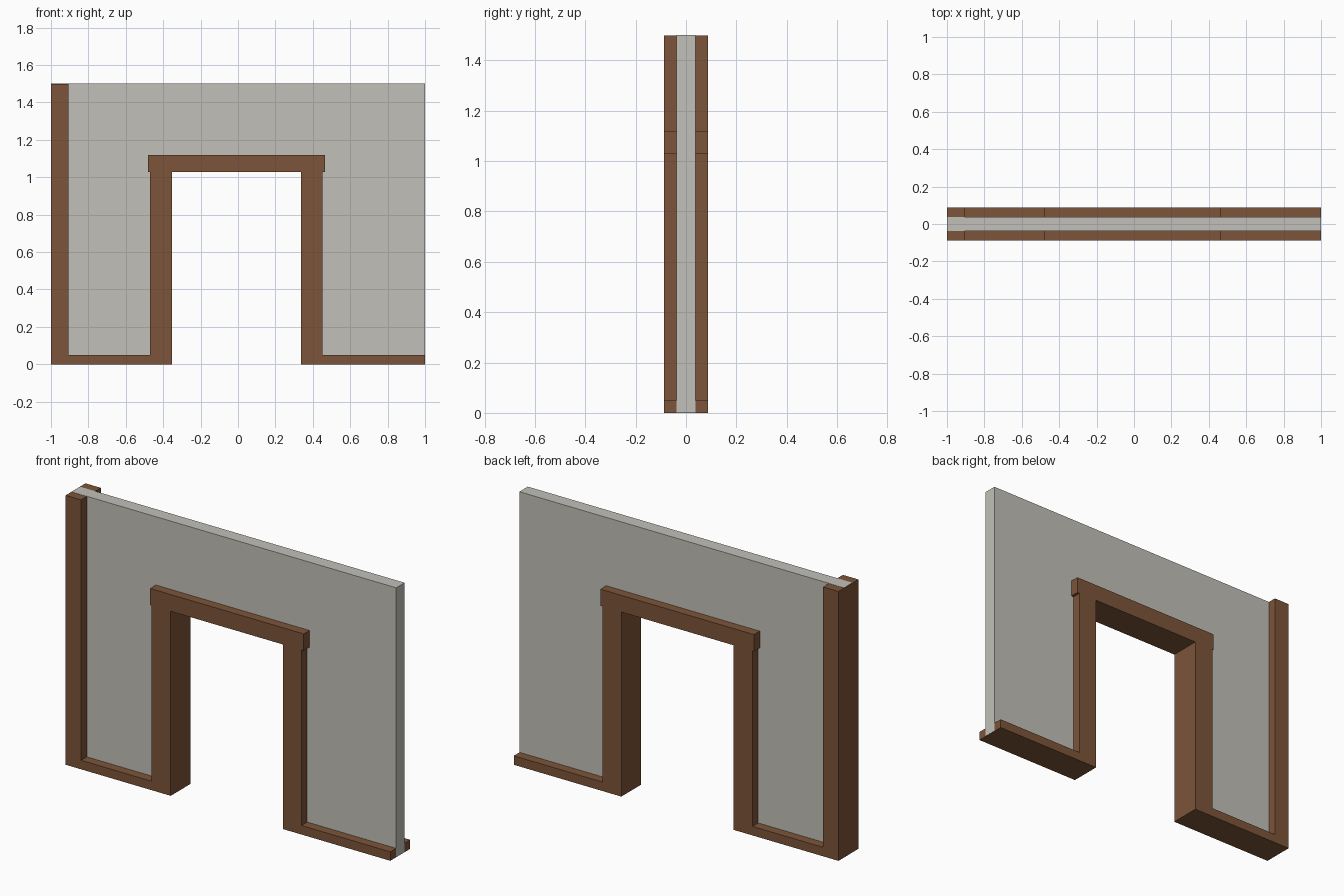
import bpy, bmesh
from mathutils import Vector

if "Cube" in bpy.data.objects:
    bpy.data.objects.remove(bpy.data.objects["Cube"])


def material(name, rgb):
    m = bpy.data.materials.new(name)
    m.diffuse_color = (*rgb, 1.0)
    m.use_nodes = True
    m.node_tree.nodes["Principled BSDF"].inputs["Base Color"].default_value = m.diffuse_color
    return m


PLASTER = material("pale grey plaster", (0.54, 0.53, 0.48))
WOOD = material("brown wood", (0.203, 0.090, 0.041))

TRIM = 0.0875   # half depth of the timber
WALL = 0.037    # half depth of the wall
GAP = 0.001     # keeps coincident faces apart


def extrude_profile(name, points, half_depth, mat):
    """Extrude an x-z outline evenly to both sides of y = 0."""
    bm = bmesh.new()
    face = bm.faces.new([bm.verts.new((x, -half_depth, z)) for x, z in points])
    new = bmesh.ops.extrude_face_region(bm, geom=[face])["geom"]
    verts = [v for v in new if isinstance(v, bmesh.types.BMVert)]
    bmesh.ops.translate(bm, verts=verts, vec=Vector((0, 2 * half_depth, 0)))
    bmesh.ops.recalc_face_normals(bm, faces=bm.faces)
    mesh = bpy.data.meshes.new(name)
    bm.to_mesh(mesh)
    bm.free()
    mesh.materials.append(mat)
    obj = bpy.data.objects.new(name, mesh)
    bpy.context.collection.objects.link(obj)


def beam(name, x0, x1, z0, z1):
    extrude_profile(name, [(x0, z0), (x1, z0), (x1, z1), (x0, z1)], TRIM, WOOD)


# Wall panel with the doorway cut out; its cut edges sit inside the frame
extrude_profile("wall", [
    (-1 + GAP, GAP), (-0.41, GAP), (-0.41, 1.07), (0.395, 1.07),
    (0.395, GAP), (1, GAP), (1, 1.5), (-1 + GAP, 1.5)], WALL, PLASTER)

# Corner post at the left end
beam("corner_post", -1, -0.905, 0, 1.5 - GAP)

# Door frame
beam("left_jamb", -0.47, -0.353, 0, 1.027)
beam("right_jamb", 0.337, 0.452, 0, 1.027)
beam("door_lintel", -0.48, 0.466, 1.027, 1.12)

# Skirting boards
beam("left_skirting", -0.905, -0.47, 0, 0.05)
beam("right_skirting", 0.452, 1 - GAP, 0, 0.05)
